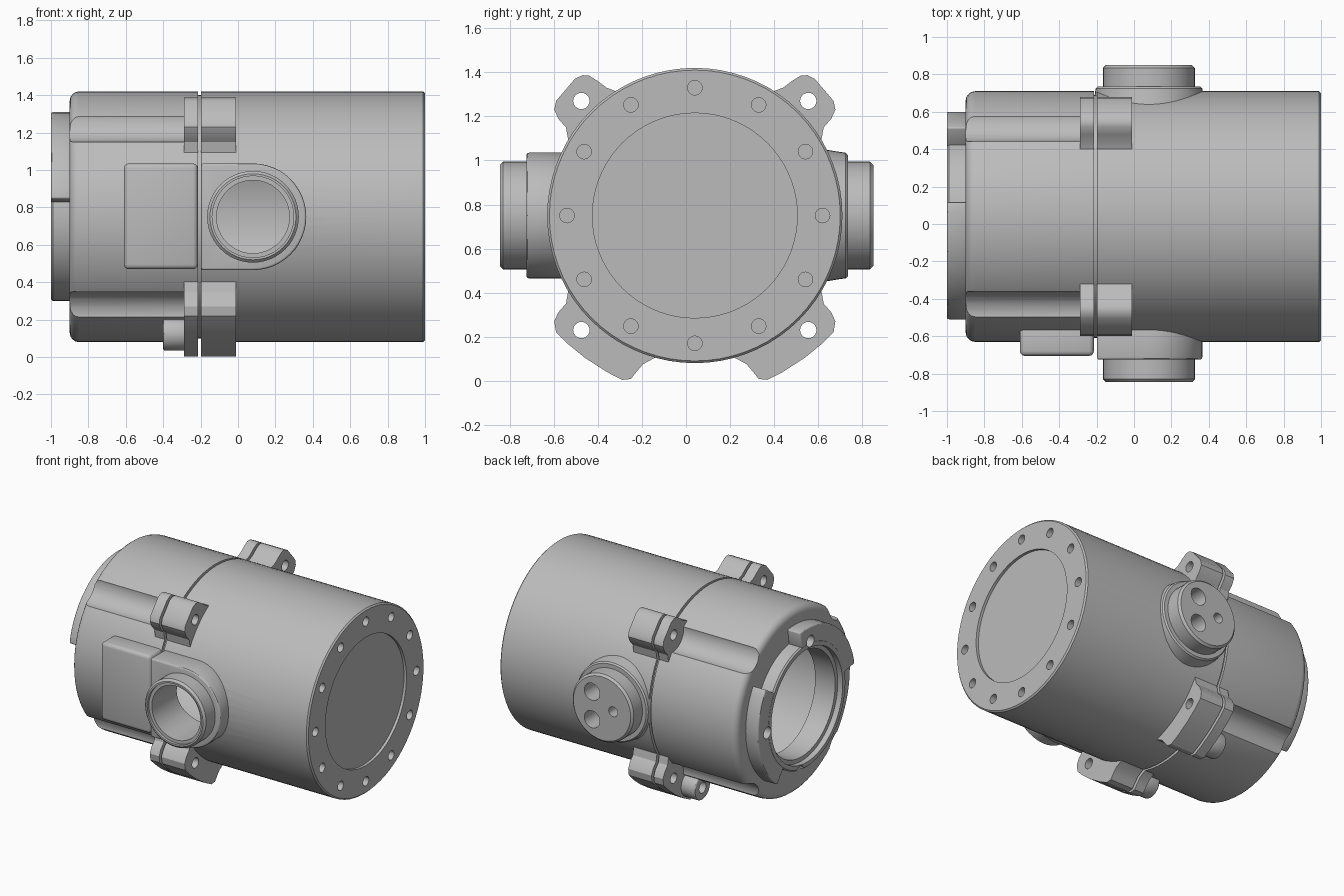
import bpy, bmesh
from math import sin, cos, radians, pi
from mathutils import Matrix, Vector

CY, CZ = 0.04, 0.75          # main axis runs along x through this point
PORT_X = 0.08                # side ports

cube = bpy.data.objects.get("Cube")
if cube:
    bpy.data.objects.remove(cube, do_unlink=True)

grey = bpy.data.materials.new("cast_grey")
grey.use_nodes = True
colour = (0.5, 0.5, 0.5, 1)
grey.diffuse_color = colour
grey.node_tree.nodes["Principled BSDF"].inputs["Base Color"].default_value = colour


def finish(name, bm):
    bmesh.ops.remove_doubles(bm, verts=bm.verts, dist=1e-5)
    bmesh.ops.recalc_face_normals(bm, faces=bm.faces)
    mesh = bpy.data.meshes.new(name)
    bm.to_mesh(mesh)
    bm.free()
    mesh.materials.append(grey)
    obj = bpy.data.objects.new(name, mesh)
    bpy.context.collection.objects.link(obj)
    return obj


def lathe(name, profile, origin=(0, CY, CZ), turn=0, steps=72):
    """Revolve (distance, radius) points about x, then turn about z."""
    bm = bmesh.new()
    vs = [bm.verts.new((d, r, 0)) for d, r in profile]
    es = [bm.edges.new(p) for p in zip(vs, vs[1:])]
    bmesh.ops.spin(bm, geom=vs + es, cent=(0, 0, 0), axis=(1, 0, 0),
                   angle=2 * pi, steps=steps)
    bm.transform(Matrix.Translation(origin) @ Matrix.Rotation(radians(turn), 4, 'Z'))
    return finish(name, bm)


def rod(name, a, b, u, v, r, steps=32):
    """Cylinder along x, offset (u, v) from the main axis."""
    return lathe(name, [(a, 0), (a, r), (b, r), (b, 0)], (0, CY + u, CZ + v), 0, steps)


def prism(name, pts, a, b, axis='x'):
    bm = bmesh.new()
    place = (lambda t, p: (t, CY + p[0], CZ + p[1])) if axis == 'x' else \
            (lambda t, p: (p[0], t, CZ + p[1]))
    face = bm.faces.new([bm.verts.new(place(a, p)) for p in pts])
    res = bmesh.ops.extrude_face_region(bm, geom=[face])
    shift = Vector(place(b, pts[0])) - Vector(place(a, pts[0]))
    bmesh.ops.translate(bm, vec=shift,
                        verts=[g for g in res['geom'] if isinstance(g, bmesh.types.BMVert)])
    return finish(name, bm)


def apply_modifiers(obj):
    graph = bpy.context.evaluated_depsgraph_get()
    mesh = bpy.data.meshes.new_from_object(obj.evaluated_get(graph))
    obj.modifiers.clear()
    obj.data = mesh


def cut(obj, cutters, keep=False):
    for c in cutters:
        c.hide_render = True
        mod = obj.modifiers.new("cut", 'BOOLEAN')
        mod.operation = 'DIFFERENCE'
        mod.solver = 'EXACT'
        mod.object = c
    apply_modifiers(obj)
    if not keep:
        for c in cutters:
            bpy.data.objects.remove(c, do_unlink=True)


def bevel(obj, width):
    mod = obj.modifiers.new("bevel", 'BEVEL')
    mod.width = width
    mod.segments = 3
    mod.limit_method = 'ANGLE'
    mod.angle_limit = radians(40)
    apply_modifiers(obj)


def polar(r, deg):
    return r * cos(radians(deg)), r * sin(radians(deg))


parts = []

# Hollow housing: recessed end panel, seam groove, rounded cap, open collar
housing = lathe("housing", [
    (0.98, 0), (0.98, 0.465), (1, 0.465), (1, 0.66), (0.99, 0.67),
    (-0.197, 0.67), (-0.197, 0.65), (-0.215, 0.65), (-0.215, 0.67),
    (-0.85, 0.67), (-0.87, 0.666), (-0.885, 0.655), (-0.896, 0.64), (-0.9, 0.62),
    (-0.9, 0.45), (-0.99, 0.45), (-1, 0.44), (-1, 0.41), (-0.96, 0.41), (-0.96, 0.38),
    (-0.8, 0.38), (-0.8, 0.58), (0.9, 0.58), (0.9, 0)])
parts.append(housing)

cutters = [rod("bolt_hole", 0.94, 1.1, *polar(0.58, 30 * i), 0.033, 20) for i in range(12)]
cutters += [rod("channel", -1.1, -0.27, su * 0.525, sv * 0.525, 0.125)
            for su in (1, -1) for sv in (1, -1)]
collar_holes = [rod("collar_hole", -1.1, -0.93, *polar(0.455, a), 0.042, 20)
                for a in (95, -3, -80)]
bore = lathe("port_bore", [(0.4, 0), (0.4, 0.195), (0.825, 0.195), (0.825, 0.218),
                           (0.9, 0.218), (0.9, 0)], (PORT_X, 0, CZ), -90, 48)

# Locking lobes around the collar
for name, a, b in (("upper_lobe", 82, 170), ("lower_lobe", -53, 32)):
    angles = [a + (b - a) * i / 16 for i in range(17)]
    pts = [polar(0.56, t) for t in angles] + [polar(0.435, t) for t in reversed(angles)]
    lobe = prism(name, pts, -1, -0.89)
    bevel(lobe, 0.01)
    cut(lobe, collar_holes, keep=True)
    parts.append(lobe)
cut(housing, cutters + collar_holes)

# Front pad and front port
pad = prism("front_pad", [(-0.61, -0.28), (-0.215, -0.28), (-0.215, 0.285), (-0.61, 0.285)],
            -0.705, -0.545, 'y')
bevel(pad, 0.025)
stadium = [(-0.197, 0.285), (-0.197, -0.285)]
stadium += [(PORT_X + x, z) for x, z in (polar(0.285, -90 + 7.5 * i) for i in range(25))]
port_base = prism("front_port_base", stadium, -0.725, -0.545, 'y')
bevel(port_base, 0.012)
front_port = lathe("front_port", [(0.55, 0), (0.55, 0.245), (0.83, 0.245), (0.845, 0.23),
                                  (0.845, 0)], (PORT_X, 0, CZ), -90, 48)
for obj in (housing, port_base, front_port):
    cut(obj, [bore], keep=True)
# the bore also trims the edge of the pad, so that the opening stays clear
cut(pad, [bore])
parts += [pad, port_base, front_port]

# Back port with two large sockets and one small
back_port = lathe("back_port", [
    (0.63, 0), (0.63, 0.3), (0.69, 0.29), (0.725, 0.285), (0.735, 0.275), (0.735, 0.245),
    (0.835, 0.245), (0.85, 0.23), (0.85, 0)], (PORT_X, 0, CZ), 90, 48)
sockets = [lathe("socket", [(0.7, 0), (0.7, r), (0.9, r), (0.9, 0)],
                 (PORT_X + dx, 0, CZ + dz), 90, 24)
           for dx, dz, r in ((0.08, 0.1, 0.062), (0.08, -0.1, 0.062), (-0.09, 0, 0.036))]
cut(back_port, sockets)
parts.append(back_port)

# Bolt ears: the upper pair, and the lower pair that reach down as feet
upper = [(0.36, 0.565), (0.40, 0.58), (0.44, 0.61), (0.48, 0.635), (0.51, 0.637),
         (0.545, 0.62), (0.63, 0.52), (0.638, 0.48), (0.62, 0.44), (0.585, 0.40),
         (0.575, 0.345), (0.52, 0.33), (0.43, 0.43), (0.34, 0.52)]
lower = [(0.575, -0.345), (0.585, -0.40), (0.62, -0.44), (0.638, -0.48), (0.63, -0.53),
         (0.58, -0.58), (0.50, -0.645), (0.40, -0.71), (0.33, -0.746), (0.29, -0.742),
         (0.265, -0.71), (0.235, -0.675), (0.18, -0.645), (0.18, -0.6), (0.35, -0.51),
         (0.52, -0.33)]
for side, s in (("back", 1), ("front", -1)):
    for level, outline, v in (("upper", upper, 0.52), ("lower", lower, -0.52)):
        pts = [(s * p, q) for p, q in outline]
        hole = rod("ear_hole", -0.5, 0.1, s * 0.515, v, 0.037, 24)
        for half, a, b in (("cap", -0.29, -0.215), ("body", -0.197, -0.01)):
            ear = prism(f"{side}_{level}_{half}_ear", pts, a, b)
            cut(ear, [hole], keep=True)
            parts.append(ear)
        bpy.data.objects.remove(hole, do_unlink=True)
    # Short screw boss on the foot
    boss = rod(f"{side}_foot_boss", -0.40, -0.28, s * 0.34, -0.625, 0.09)
    bevel(boss, 0.01)
    cut(boss, [rod("boss_hole", -0.5, -0.31, s * 0.34, -0.625, 0.04, 20)])
    parts.append(boss)

# Smooth shading with crisp edges
bpy.ops.object.select_all(action='DESELECT')
for obj in parts:
    obj.select_set(True)
bpy.context.view_layer.objects.active = housing
bpy.ops.object.shade_smooth_by_angle(angle=radians(30))
